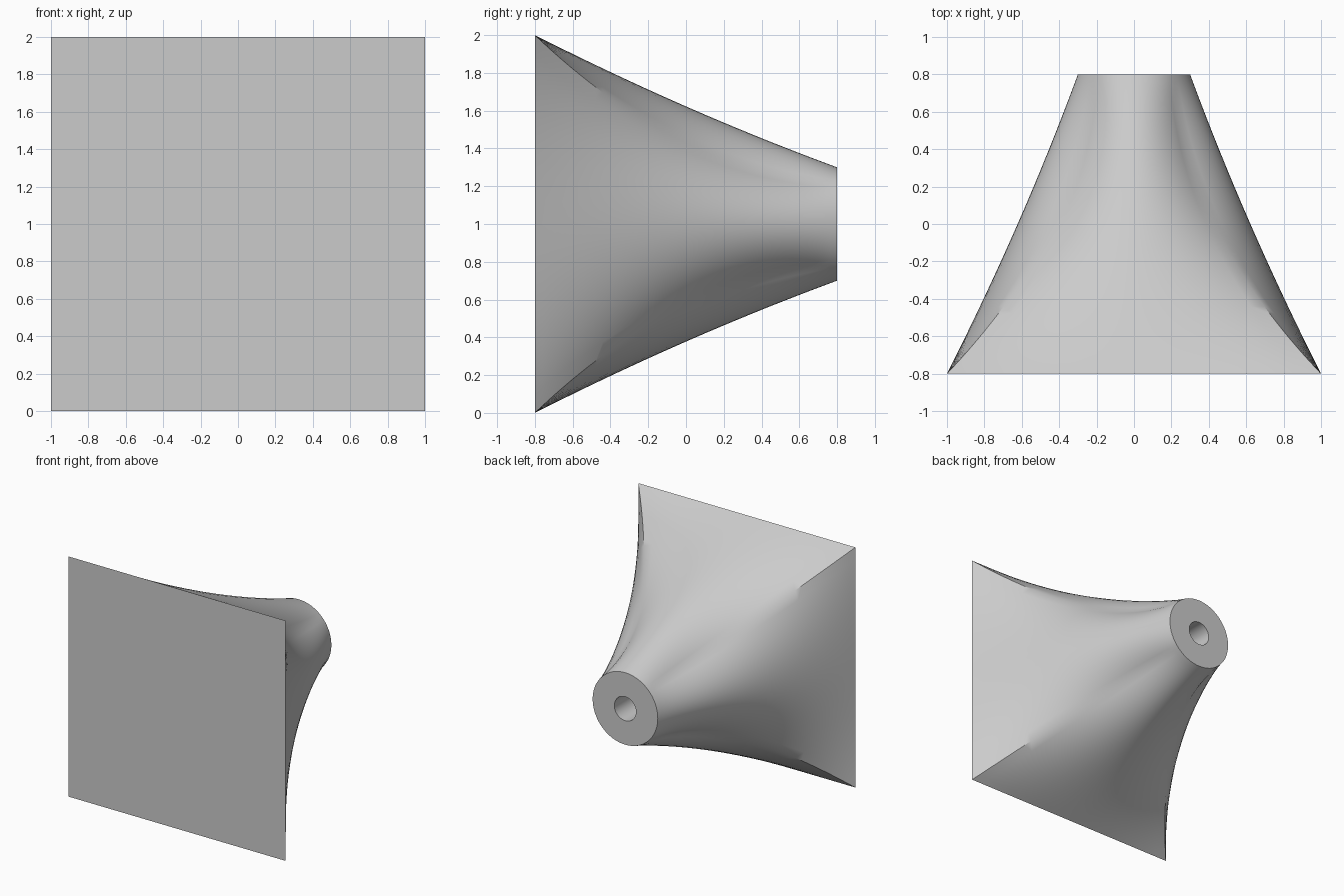
import bpy
import bmesh
import math

cube = bpy.data.objects.get("Cube")
if cube:
    bpy.data.objects.remove(cube, do_unlink=True)

# Material
grey = bpy.data.materials.new("light grey")
grey.use_nodes = True
COLOUR = (0.6, 0.6, 0.6, 1)
grey.diffuse_color = COLOUR
grey.node_tree.nodes["Principled BSDF"].inputs["Base Color"].default_value = COLOUR

LENGTH, MID_Z = 1.6, 1.0
END_RADIUS, HOLE_RADIUS, HOLE_DEPTH = 0.3, 0.1, 0.8
SEGMENTS, STEPS = 16, 40
DIAG = math.cos(math.pi / 4)


def section(t):
    """Outline at fraction t: square at 0, circle at 1."""
    s = 1 - t
    mid = END_RADIUS + (1 - END_RADIUS) * s - 0.11 * t * s
    tip = END_RADIUS * DIAG
    corner = tip + 0.12 * s + (1 - tip - 0.12) * s ** 2.1
    points = []
    for side in range(4):
        ca, sa = math.cos(side * math.pi / 2), math.sin(side * math.pi / 2)
        for i in range(SEGMENTS):
            phi = (i / SEGMENTS - 0.5) * math.pi / 2
            out = corner + (mid - corner) * (math.cos(phi) - DIAG) / (1 - DIAG)
            along = corner * math.sin(phi) / DIAG
            points.append((out * ca - along * sa, out * sa + along * ca))
    return points


def add_ring(bm, points, y):
    return [bm.verts.new((x, y, z + MID_Z)) for x, z in points]


def bridge(bm, a, b):
    n = len(a)
    for i in range(n):
        j = (i + 1) % n
        bm.faces.new((a[i], a[j], b[j], b[i]))


bm = bmesh.new()
# Flared body from the square plate to the round end
rings = [add_ring(bm, section(k / STEPS), (k / STEPS - 0.5) * LENGTH)
         for k in range(STEPS + 1)]
# Round end face, bore wall and bore floor
bore = [(x * HOLE_RADIUS / END_RADIUS, z * HOLE_RADIUS / END_RADIUS)
        for x, z in section(1)]
rings.append(add_ring(bm, bore, LENGTH / 2))
rings.append(add_ring(bm, bore, LENGTH / 2 - HOLE_DEPTH))
for a, b in zip(rings, rings[1:]):
    bridge(bm, a, b)
bm.faces.new(rings[0])
bm.faces.new(rings[-1])
bmesh.ops.recalc_face_normals(bm, faces=bm.faces)

mesh = bpy.data.meshes.new("flared_transition")
bm.to_mesh(mesh)
bm.free()
mesh.materials.append(grey)
body = bpy.data.objects.new("flared_transition", mesh)
bpy.context.collection.objects.link(body)

# Smooth flanks, sharp rims and fading corner creases
bpy.ops.object.select_all(action="DESELECT")
body.select_set(True)
bpy.context.view_layer.objects.active = body
bpy.ops.object.shade_smooth_by_angle(angle=math.radians(35))
